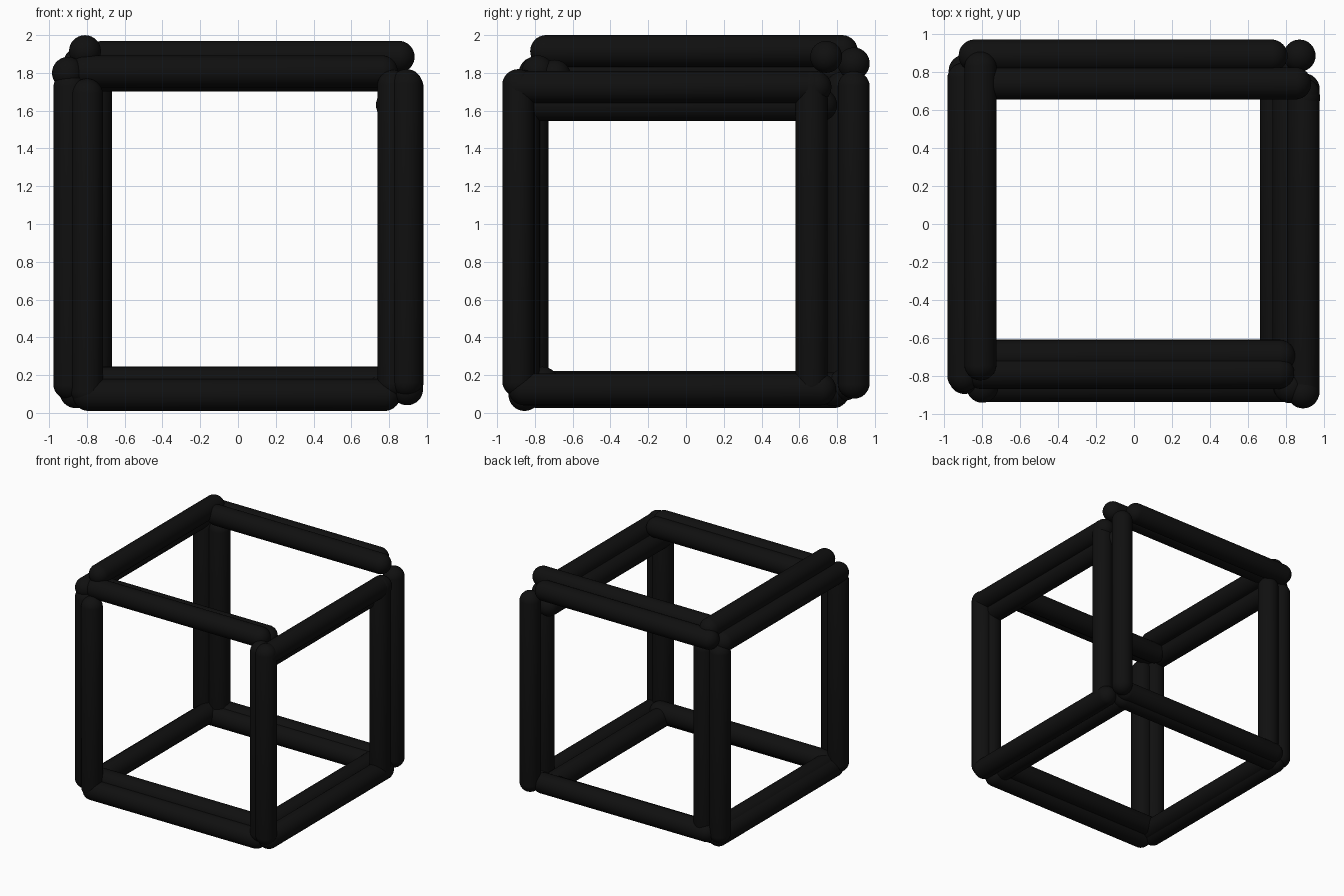
import bpy, bmesh
from mathutils import Matrix

if "Cube" in bpy.data.objects:
    bpy.data.objects.remove(bpy.data.objects["Cube"])

R = 0.085        # rod radius
LENGTH = 1.735   # rod length including round ends

black = bpy.data.materials.new("black")
black.diffuse_color = (0.005, 0.005, 0.005, 1)
black.use_nodes = True
black.node_tree.nodes["Principled BSDF"].inputs["Base Color"].default_value = black.diffuse_color

ROT = {
    "x": Matrix.Rotation(1.5707963, 4, "Y"),
    "y": Matrix.Rotation(-1.5707963, 4, "X"),
    "z": Matrix.Identity(4),
}


def rod(name, axis, start, a, b):
    """Round-ended rod along axis from start; a, b are the other two coordinates in order."""
    bm = bmesh.new()
    bmesh.ops.create_uvsphere(bm, u_segments=32, v_segments=17, radius=R)
    half = LENGTH / 2 - R
    for v in bm.verts:
        v.co.z += half if v.co.z > 0 else -half
    for f in bm.faces:
        f.smooth = True
    me = bpy.data.meshes.new(name)
    bm.transform(ROT[axis])
    bm.to_mesh(me)
    bm.free()
    me.materials.append(black)
    ob = bpy.data.objects.new(name, me)
    mid = start + LENGTH / 2
    ob.location = {"x": (mid, a, b), "y": (a, mid, b), "z": (a, b, mid)}[axis]
    bpy.context.collection.objects.link(ob)


# Each cube edge is a pair of slightly offset rods: (start, a, b)
edges = {
    # upright posts
    ("front_right_post", "z"): [(0.085, 0.892, -0.888), (0.08, 0.822, -0.86)],
    ("front_left_post", "z"): [(0.035, -0.80, -0.858), (0.07, -0.893, -0.812)],
    ("back_right_post", "z"): [(0.075, 0.873, 0.888), (0.075, 0.897, 0.665)],
    ("back_left_post", "z"): [(0.07, -0.752, 0.824), (0.07, -0.893, 0.808)],
    # top frame
    ("top_left_rail", "y"): [(-0.825, -0.81, 1.915), (-0.885, -0.90, 1.80)],
    ("top_right_rail", "y"): [(-0.965, 0.895, 1.725), (-0.935, 0.815, 1.63)],
    ("top_back_rail", "x"): [(-0.925, 0.888, 1.85), (-0.80, 0.742, 1.885)],
    ("top_front_rail", "x"): [(-0.885, -0.695, 1.785), (-0.89, -0.785, 1.808)],
    # bottom frame
    ("bottom_left_rail", "y"): [(-0.87, -0.86, 0.11), (-0.88, -0.82, 0.138)],
    ("bottom_right_rail", "y"): [(-0.94, 0.895, 0.125), (-0.87, 0.75, 0.13)],
    ("bottom_back_rail", "x"): [(-0.89, 0.78, 0.12), (-0.87, 0.84, 0.15)],
    ("bottom_front_rail", "x"): [(-0.875, -0.855, 0.095), (-0.87, -0.76, 0.16)],
}

for (name, axis), rods in edges.items():
    for i, (start, a, b) in enumerate(rods, 1):
        rod(f"{name}_{i}", axis, start, a, b)
